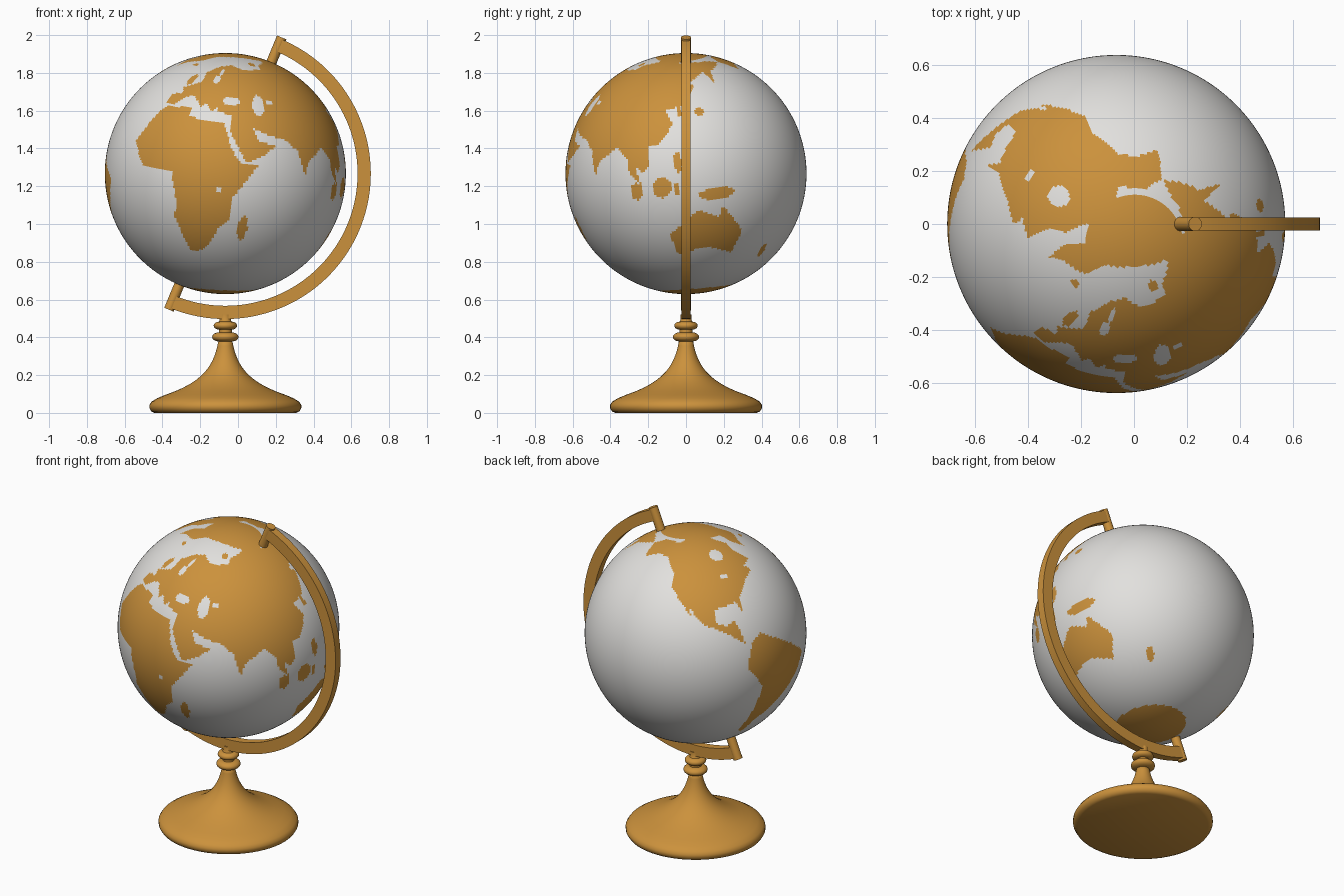
import bpy, bmesh, math
from mathutils import Matrix, Vector

if "Cube" in bpy.data.objects:
    bpy.data.objects.remove(bpy.data.objects["Cube"])

C = Vector((-0.067, 0, 1.267))      # globe centre
R = 0.638
TILT = math.radians(22.5)


def material(name, rgb):
    m = bpy.data.materials.new(name)
    m.diffuse_color = (*rgb, 1)
    m.use_nodes = True
    m.node_tree.nodes["Principled BSDF"].inputs["Base Color"].default_value = m.diffuse_color
    return m


ochre = material("ochre", (0.60, 0.285, 0.045))
pale = material("pale_grey", (0.76, 0.75, 0.73))


def finish(name, bm, mats, angle=35):
    bmesh.ops.recalc_face_normals(bm, faces=bm.faces)
    me = bpy.data.meshes.new(name)
    bm.to_mesh(me)
    bm.free()
    ob = bpy.data.objects.new(name, me)
    bpy.context.collection.objects.link(ob)
    for m in mats:
        me.materials.append(m)
    bpy.ops.object.select_all(action='DESELECT')
    ob.select_set(True)
    bpy.context.view_layer.objects.active = ob
    bpy.ops.object.shade_smooth_by_angle(angle=math.radians(angle))
    return ob


# Coarse coastlines as (longitude, latitude) corners
africa = [(-6, 36), (10, 37), (11, 33), (20, 31), (32, 31), (37, 19), (43, 12), (51, 12), (40, -4),
          (40, -15), (35, -20), (32, -28), (27, -34), (20, -35), (12, -17), (13, -10), (9, 4),
          (-8, 4), (-17, 15), (-10, 31)]
eurasia = [(-9, 37), (-9, 43), (-1, 44), (-4, 48), (8, 54), (5, 61), (14, 68), (27, 71), (44, 67),
           (68, 69), (70, 73), (104, 78), (140, 72), (180, 69), (190, 66), (163, 60), (157, 51),
           (156, 61), (136, 54), (141, 52), (132, 43), (127, 39), (129, 35), (126, 35), (125, 40),
           (118, 39), (122, 31), (115, 22), (108, 21), (109, 12), (105, 9), (101, 13), (104, 2),
           (98, 9), (97, 16), (91, 22), (80, 15), (77, 8), (73, 20), (67, 25), (57, 27), (48, 30),
           (51, 24), (60, 22), (54, 17), (45, 13), (35, 28), (36, 36), (27, 37), (26, 40), (23, 37),
           (13, 45), (18, 40), (16, 38), (9, 44), (3, 43), (-2, 37)]
north_america = [(-168, 66), (-160, 56), (-146, 60), (-135, 58), (-124, 48), (-124, 40), (-110, 23),
                 (-113, 30), (-105, 20), (-95, 16), (-82, 8), (-84, 15), (-87, 21), (-91, 18),
                 (-97, 20), (-97, 27), (-84, 30), (-81, 25), (-81, 31), (-70, 42), (-61, 46),
                 (-66, 49), (-56, 52), (-64, 61), (-63, 66), (-80, 74), (-120, 74), (-128, 70), (-156, 71)]
south_america = [(-78, 8), (-72, 12), (-50, 2), (-35, -6), (-39, -16), (-48, -27), (-58, -37),
                 (-65, -42), (-68, -54), (-74, -50), (-70, -18), (-81, -5)]
australia = [(114, -23), (130, -12), (136, -15), (140, -17), (142, -11), (153, -26), (148, -38),
             (138, -34), (131, -32), (116, -35)]
greenland = [(-55, 76), (-53, 66), (-44, 60), (-40, 65), (-22, 70), (-18, 79)]
continents = [africa, eurasia, north_america, south_america, australia, greenland]

# Islands and inland seas as ovals: longitude, latitude, half width, half height
islands = [(47, -19, 2.5, 6.5), (-2, 54, 3, 4), (-19, 65, 4, 1.3), (60, 74, 6, 2), (114, 1, 4.5, 5),
           (101, 0, 3, 4), (121, -1, 1.5, 3), (140, -5, 9, 3), (123, 12, 2, 5), (138, 36, 3, 2),
           (173, -41, 2.5, 4)]
seas = [(34, 44, 6, 2.5), (52, 43, 4, 6), (60, 45, 2, 1.5), (19, 57, 3, 3), (20, 63, 2, 3),
        (-86, 59, 7, 4), (33, -1, 1, 1.5), (-87, 45, 3, 1.5)]


def in_outline(x, y, poly):
    hit = False
    for (x1, y1), (x2, y2) in zip(poly, poly[1:] + poly[:1]):
        if (y1 > y) != (y2 > y) and x < x1 + (y - y1) * (x2 - x1) / (y2 - y1):
            hit = not hit
    return hit


def in_oval(x, y, ovals):
    return any(((x - a) / w) ** 2 + ((y - b) / h) ** 2 < 1 for a, b, w, h in ovals)


def is_land(lon, lat):
    # polar caps bulge towards one side
    if lat > 73 + 9.5 * max(0, math.cos(math.radians(lon - 40))):
        return True
    if lat < -71.5 + 5 * math.cos(math.radians(lon - 95)):
        return True
    if in_oval(lon, lat, seas):
        return False
    if in_oval(lon, lat, islands):
        return True
    return any(in_outline(x, lat, p) for p in continents
               for x in ((lon, lon + 360) if lon < -168 else (lon,)))


# Globe: fine sphere, land faces picked by the coastlines
bm = bmesh.new()
bmesh.ops.create_uvsphere(bm, u_segments=320, v_segments=160, radius=R)
for f in bm.faces:
    c = f.calc_center_median()
    lon = (math.degrees(math.atan2(c.y, c.x)) + 35.4 + 180) % 360 - 180
    lat = math.degrees(math.atan2(c.z, math.hypot(c.x, c.y)))
    f.material_index = int(is_land(lon, lat))
north = Vector((0.11, -0.12, 0.987)).normalized()
east = north.cross(Vector((0, -1, 0))).normalized()
front = east.cross(north)
turn = Matrix((front, east, north)).transposed().to_4x4()
bm.transform(Matrix.Translation(C) @ turn)
finish("globe", bm, [pale, ochre])

# Half-ring bracket with a rectangular section
bm = bmesh.new()
rows = []
for i in range(97):
    a = TILT + math.pi * i / 96
    d = Vector((math.sin(a), 0, math.cos(a)))
    rows.append([bm.verts.new(C + d * r + Vector((0, y, 0)))
                 for r, y in ((0.70, -0.025), (0.77, -0.025), (0.77, 0.025), (0.70, 0.025))])
for a, b in zip(rows, rows[1:]):
    for k in range(4):
        bm.faces.new((a[k], a[(k + 1) % 4], b[(k + 1) % 4], b[k]))
bm.faces.new(rows[0])
bm.faces.new(rows[-1])
finish("bracket", bm, [ochre])

# Pivot pins at both ends of the bracket
for name, ang in (("top_pin", TILT), ("bottom_pin", TILT + math.pi)):
    bm = bmesh.new()
    bmesh.ops.create_cone(bm, cap_ends=True, segments=32, radius1=0.027, radius2=0.027, depth=0.17,
                          matrix=Matrix.Translation(C) @ Matrix.Rotation(ang, 4, 'Y')
                          @ Matrix.Translation((0, 0, 0.695)))
    finish(name, bm, [ochre])

# Turned foot: rounded rim, flared stem, two rounded collars
profile = [(0, 0), (0.375, 0), (0.392, 0.008), (0.402, 0.025), (0.402, 0.042), (0.39, 0.06), (0.36, 0.078)]
for i in range(15):
    z = 0.095 + 0.02 * i
    profile.append((0.02 + 0.25 * math.exp(-10 * (z - 0.113)), z))
for z, r, h in ((0.402, 0.07, 0.024), (0.462, 0.062, 0.021)):
    for i in range(9):
        a = math.pi * (i / 8 - 0.5)
        profile.append((0.034 + (r - 0.034) * math.cos(a), z + h * math.sin(a)))
profile += [(0.03, 0.49), (0.03, 0.52), (0, 0.52)]
bm = bmesh.new()
vs = [bm.verts.new((C.x + r, 0, z)) for r, z in profile]
es = [bm.edges.new(p) for p in zip(vs, vs[1:])]
bmesh.ops.spin(bm, geom=vs + es, cent=(C.x, 0, 0), axis=(0, 0, 1), angle=2 * math.pi, steps=64)
bmesh.ops.remove_doubles(bm, verts=bm.verts, dist=0.0005)
finish("foot", bm, [ochre], 50)
